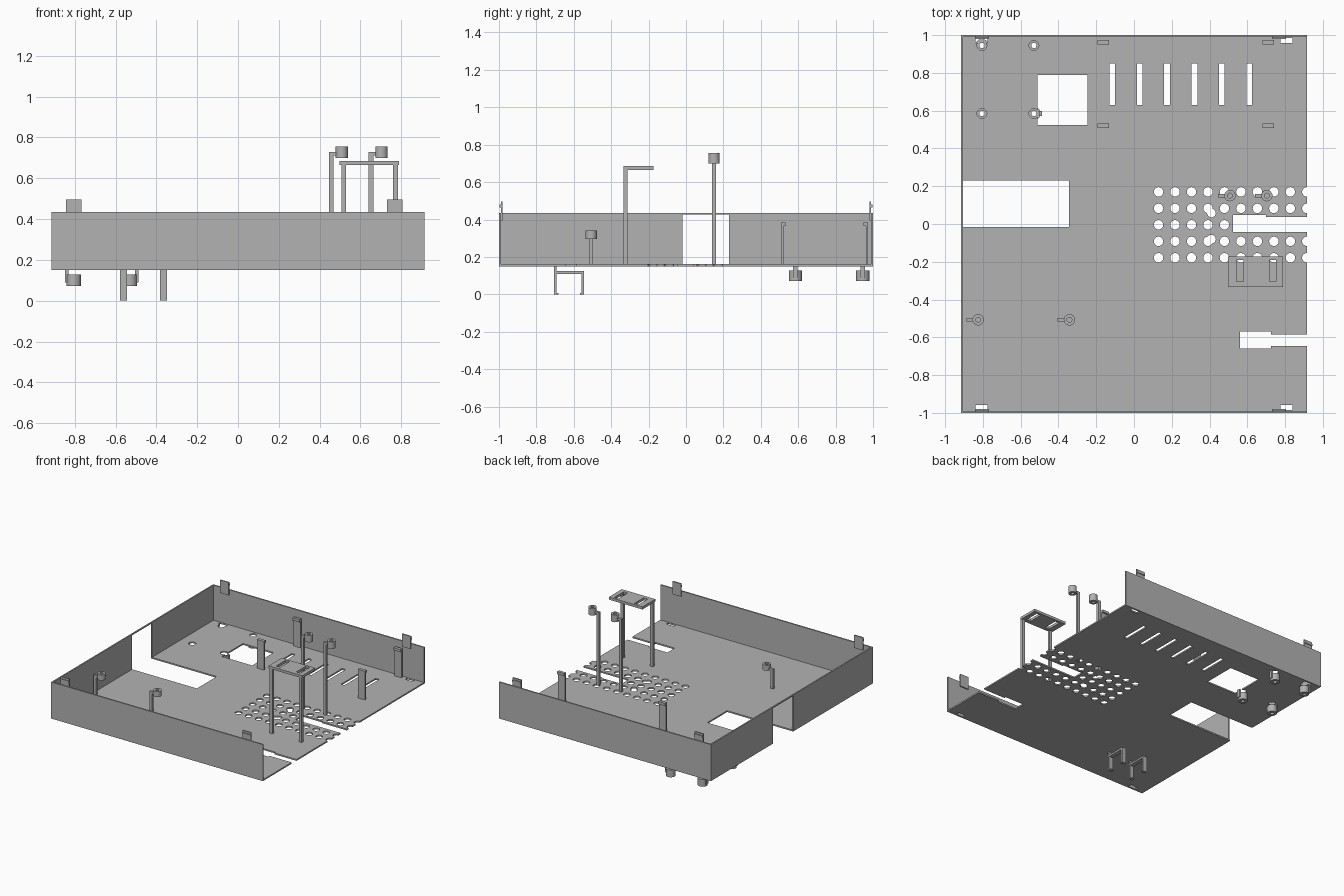
import bpy, bmesh
from mathutils import Matrix, Vector

if "Cube" in bpy.data.objects:
    bpy.data.objects.remove(bpy.data.objects["Cube"])

metal = bpy.data.materials.new("grey metal")
metal.use_nodes = True
GREY = (0.45, 0.45, 0.45, 1)
metal.diffuse_color = GREY
metal.node_tree.nodes["Principled BSDF"].inputs["Base Color"].default_value = GREY

# Overall sheet dimensions
X, Y, T = 0.915, 1.0, 0.011
Z0, Z1 = 0.15, 0.435
TOP = Z0 + T


def add_box(bm, x0, x1, y0, y1, z0, z1):
    lo, hi = Vector((x0, y0, z0)), Vector((x1, y1, z1))
    m = Matrix.Translation((lo + hi) / 2) @ Matrix.Diagonal((*(hi - lo), 1))
    bmesh.ops.create_cube(bm, size=1, matrix=m)


def add_disc(bm, x, y, r, z0, z1):
    bmesh.ops.create_cone(bm, cap_ends=True, segments=20, radius1=r, radius2=r,
                          depth=z1 - z0, matrix=Matrix.Translation((x, y, (z0 + z1) / 2)))


def finish(name, bm):
    mesh = bpy.data.meshes.new(name)
    bm.to_mesh(mesh)
    bm.free()
    mesh.materials.append(metal)
    ob = bpy.data.objects.new(name, mesh)
    bpy.context.collection.objects.link(ob)
    return ob


def boxes(name, *dims):
    bm = bmesh.new()
    for d in dims:
        add_box(bm, *d)
    return finish(name, bm)


def cut(ob, bm):
    cutter = finish("cutter", bm)
    cutter.hide_render = True
    mod = ob.modifiers.new("cut", 'BOOLEAN')
    mod.operation, mod.solver, mod.object = 'DIFFERENCE', 'EXACT', cutter
    mod.use_self = True
    bpy.context.view_layer.objects.active = ob
    bpy.ops.object.modifier_apply(modifier=mod.name)
    bpy.data.objects.remove(cutter)


def ring(name, x, y, r, hole, z0, z1):
    # Hollow cylinder spun from a rectangular section
    bm = bmesh.new()
    pts = [(hole, z0), (r, z0), (r, z1), (hole, z1)]
    vs = [bm.verts.new((x + a, y, z)) for a, z in pts]
    es = [bm.edges.new((vs[i - 1], vs[i])) for i in range(4)]
    bmesh.ops.spin(bm, geom=vs + es, cent=(x, y, 0), axis=(0, 0, 1),
                   angle=6.283185307, steps=24, use_merge=True)
    bmesh.ops.remove_doubles(bm, verts=bm.verts, dist=0.0001)
    bmesh.ops.recalc_face_normals(bm, faces=bm.faces)
    ob = finish(name, bm)
    bpy.ops.object.select_all(action='DESELECT')
    ob.select_set(True)
    bpy.context.view_layer.objects.active = ob
    bpy.ops.object.shade_smooth_by_angle()


# Floor with all its openings
floor = boxes("floor", (-X, X, -Y, Y, Z0, TOP))
bm = bmesh.new()


def opening(x0, x1, y0, y1):
    add_box(bm, x0, x1, y0, y1, Z0 - 0.02, TOP + 0.02)


def round_hole(x, y, r):
    add_disc(bm, x, y, r, Z0 - 0.021, TOP + 0.021)


opening(-X - 0.02, -0.345, -0.015, 0.23)
opening(-0.51, -0.245, 0.525, 0.79)
for i in range(6):
    x = -0.115 + 0.145 * i
    opening(x - 0.015, x + 0.015, 0.63, 0.85)
opening(0.525, 0.70, -0.043, 0.047)
opening(0.69, X + 0.03, -0.042, 0.037)
opening(0.56, 0.725, -0.66, -0.57)
opening(0.715, X + 0.03, -0.645, -0.585)
for sx in (-1, 1):
    for sy in (-1, 1):
        opening(sx * 0.8075 - 0.0325, sx * 0.8075 + 0.0325,
                sy * 0.972 - 0.014, sy * 0.972 + 0.014)
# Ventilation grid
for i in range(10):
    for j in range(5):
        if j != 2 or i < 5:
            round_hole(0.13 + 0.0872 * i, 0.17 - 0.0872 * j, 0.025)
for y in (0.058, -0.08):
    round_hole(0.41, y, 0.023)
UNDER = [(x, y) for x in (-0.805, -0.53) for y in (0.585, 0.945)]
for x, y in UNDER:
    round_hole(x, y, 0.026)
cut(floor, bm)

# Walls
boxes("front_wall", (-X, X, -Y, -Y + T, Z0, Z1))
boxes("back_wall", (-X, X, Y - T, Y, Z0, Z1))
side = boxes("side_wall", (-X, -X + T, -Y, Y, Z0, Z1))
bm = bmesh.new()
add_box(bm, -X - 0.05, -X + 0.05, -0.02, 0.23, Z0 - 0.05, Z1 - 0.008)
cut(side, bm)

# Snap tabs along the wall tops
for sy, label in ((-1, "front"), (1, "back")):
    for x in (-0.805, 0.768):
        a, b = sorted((sy * 0.980, sy * 0.990))
        c, d = sorted((sy * 0.980, sy * 0.996))
        boxes(label + "_tab", (x - 0.037, x + 0.037, a, b, 0.395, 0.495),
              (x - 0.037, x + 0.037, c, d, 0.465, 0.48))

# Hooked clip posts on the floor
for x in (-0.163, 0.71):
    for y, lip in ((0.515, 1), (0.968, -1)):
        a, b = sorted((y, y + lip * 0.018))
        boxes("clip_post", (x - 0.03, x + 0.03, y - 0.006, y + 0.006, TOP - 0.005, 0.385),
              (x - 0.03, x + 0.03, a, b, 0.365, 0.385))

# Screw bosses carried on side posts
for x, y, top in ((0.508, 0.15, 0.755), (0.703, 0.15, 0.755),
                  (-0.825, -0.507, 0.34), (-0.342, -0.507, 0.34)):
    ring("screw_boss", x, y, 0.03, 0.013, top - 0.055 if top > 0.5 else top - 0.043, top)
    boxes("boss_post", (x - 0.063, x - 0.04, y - 0.01, y + 0.01, TOP - 0.005, top - 0.025),
          (x - 0.041, x - 0.026, y - 0.01, y + 0.01, top - 0.043, top - 0.025))

# Bosses hanging below the floor
for x, y in UNDER:
    s = -1 if x < -0.7 else 1
    ring("lower_boss", x, y, 0.035, 0.014, 0.072, 0.128)
    a, b = sorted((x + s * 0.026, x + s * 0.042))
    boxes("lower_boss_stem", (a, b, y - 0.012, y + 0.012, 0.09, Z0 + 0.004))

# Raised bracket: slotted plate on two legs
plate = boxes("bracket_plate", (0.498, 0.788, -0.333, -0.173, 0.665, 0.685))
bm = bmesh.new()
for x in (0.561, 0.735):
    add_box(bm, x - 0.018, x + 0.018, -0.305, -0.19, 0.6, 0.75)
cut(plate, bm)
for x in (0.518, 0.772):
    boxes("bracket_leg", (x - 0.012, x + 0.012, -0.333, -0.313, TOP - 0.005, 0.67))

# Forked feet under the floor
for x in (-0.56, -0.365):
    a, b = x - 0.017, x + 0.017
    boxes("forked_foot", (a, b, -0.705, -0.545, 0.11, 0.124),
          (a, b, -0.705, -0.692, 0, Z0 + 0.004),
          (a, b, -0.558, -0.545, 0, 0.115),
          (a, b, -0.705, -0.682, 0, 0.008),
          (a, b, -0.568, -0.545, 0, 0.008))
